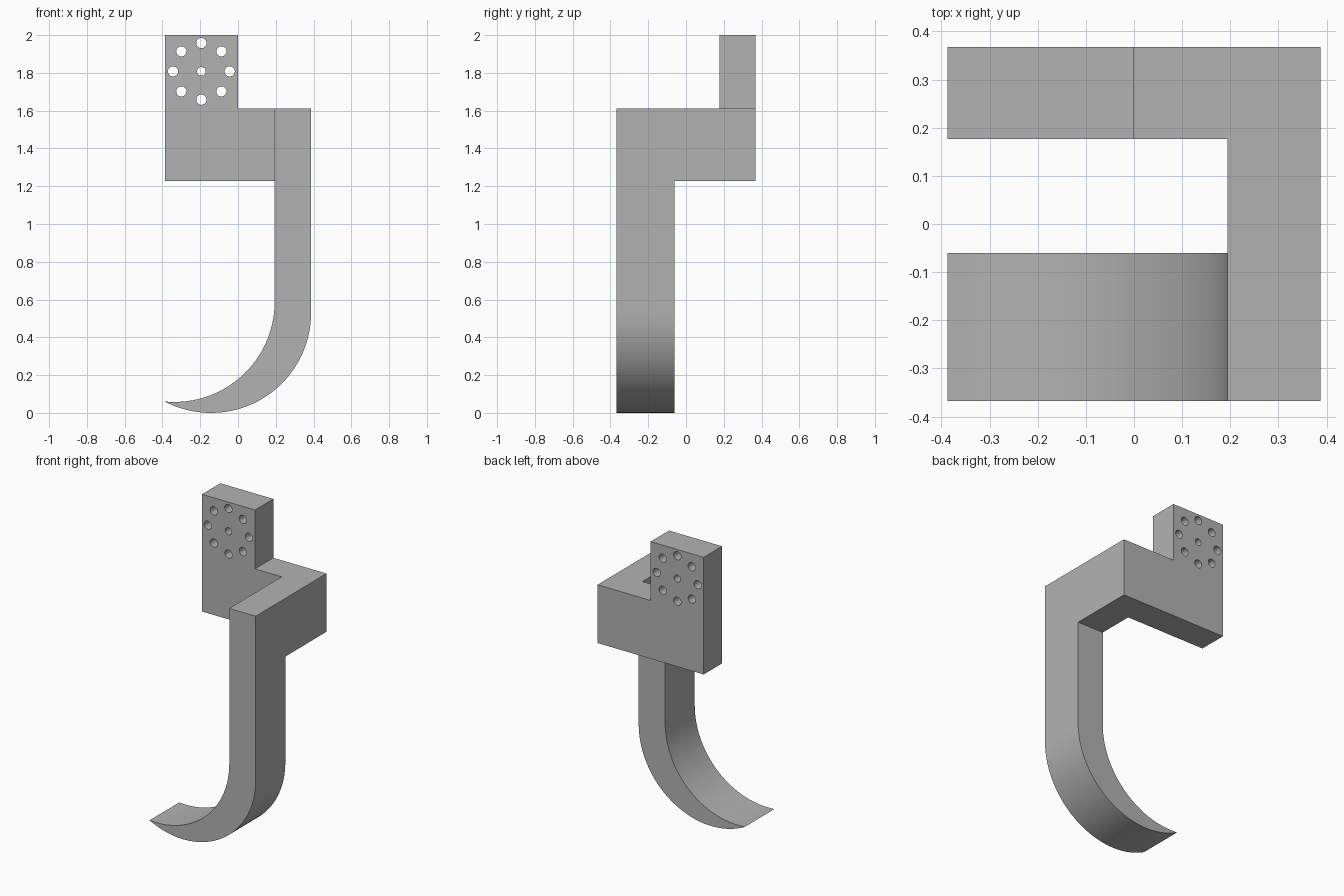
import bpy
import bmesh
from math import cos, sin, asin, pi, tau
from mathutils import Vector

old = bpy.data.objects.get("Cube")
if old:
    bpy.data.objects.remove(old, do_unlink=True)

grey = bpy.data.materials.new("plain grey")
grey.use_nodes = True
colour = (0.45, 0.45, 0.45, 1)
grey.diffuse_color = colour
grey.node_tree.nodes["Principled BSDF"].inputs["Base Color"].default_value = colour

# Shared sizes
HALF_X, HALF_Y = 0.387, 0.368
INNER_X = 0.194
BACK_Y = 0.177
HOOK_Y = -0.06
TOP, SHOULDER, UNDER = 2.0, 1.612, 1.228


def extrude(name, profile, y0, y1):
    """Solid made by sweeping an (x, z) profile from y0 to y1."""
    bm = bmesh.new()
    face = bm.faces.new([bm.verts.new((x, y0, z)) for x, z in profile])
    result = bmesh.ops.extrude_face_region(bm, geom=[face])
    moved = [v for v in result["geom"] if isinstance(v, bmesh.types.BMVert)]
    bmesh.ops.translate(bm, verts=moved, vec=(0, y1 - y0, 0))
    bmesh.ops.recalc_face_normals(bm, faces=bm.faces[:])
    mesh = bpy.data.meshes.new(name)
    bm.to_mesh(mesh)
    bm.free()
    mesh.materials.append(grey)
    obj = bpy.data.objects.new(name, mesh)
    bpy.context.collection.objects.link(obj)
    return obj


def arc(cx, cz, r, a0, a1, steps):
    angles = [a0 + (a1 - a0) * i / steps for i in range(steps + 1)]
    return [(cx + r * cos(a), cz + r * sin(a)) for a in angles]


def combine(target, tool, operation):
    """Apply a boolean and discard the tool."""
    mod = target.modifiers.new(operation.title(), "BOOLEAN")
    mod.object, mod.operation, mod.solver = tool, operation, "EXACT"
    with bpy.context.temp_override(object=target, active_object=target):
        bpy.ops.object.modifier_apply(modifier=mod.name)
    bpy.data.objects.remove(tool, do_unlink=True)


# Back plate with a raised mounting tab on its right
bracket = extrude("hook_bracket", [
    (-HALF_X, UNDER), (HALF_X, UNDER), (HALF_X, SHOULDER),
    (0, SHOULDER), (0, TOP), (-HALF_X, TOP)], BACK_Y, HALF_Y)

# Mounting holes: a ring of eight around a smaller centre hole
centre = Vector((-INNER_X, 1.808))
holes = [(centre, 0.023)]
for i in range(8):
    a = tau * i / 8
    holes.append((centre + 0.15 * Vector((cos(a), sin(a))), 0.027))
for (x, z), r in holes:
    cutter = extrude("hole_cutter", arc(x, z, r, 0, tau, 32)[:-1],
                     BACK_Y - 0.1, HALF_Y + 0.1)
    cutter.hide_render = True
    combine(bracket, cutter, "DIFFERENCE")

# Side arm reaching forward
arm = extrude("side_arm", [
    (INNER_X, UNDER), (HALF_X, UNDER), (HALF_X, SHOULDER), (INNER_X, SHOULDER)],
    HOOK_Y, BACK_Y)
combine(bracket, arm, "UNION")

# Stem and tapering hook: two equal arcs, offset, meeting at the tip
R = 0.53
outer_x, inner_x, inner_z = HALF_X - R, INNER_X - R, 0.588
tip_outer = -pi / 2 - asin((HALF_X + outer_x) / R)
tip_inner = -pi / 2 - asin((HALF_X + inner_x) / R)
outer = arc(outer_x, R, R, 0, tip_outer, 40)
inner = arc(inner_x, inner_z, R, tip_inner, 0, 36)
hook = extrude("hook", [(INNER_X, SHOULDER), (HALF_X, SHOULDER)] + outer + inner[1:],
               -HALF_Y, HOOK_Y)
combine(bracket, hook, "UNION")

# Merge flat seams, keep curved facets
bm = bmesh.new()
bm.from_mesh(bracket.data)
bmesh.ops.remove_doubles(bm, verts=bm.verts[:], dist=0.0005)
bmesh.ops.dissolve_limit(bm, angle_limit=0.005, verts=bm.verts[:], edges=bm.edges[:])
bm.to_mesh(bracket.data)
bm.free()

bpy.ops.object.select_all(action="DESELECT")
bracket.select_set(True)
bpy.context.view_layer.objects.active = bracket
bpy.ops.object.shade_smooth_by_angle(angle=pi / 6)
